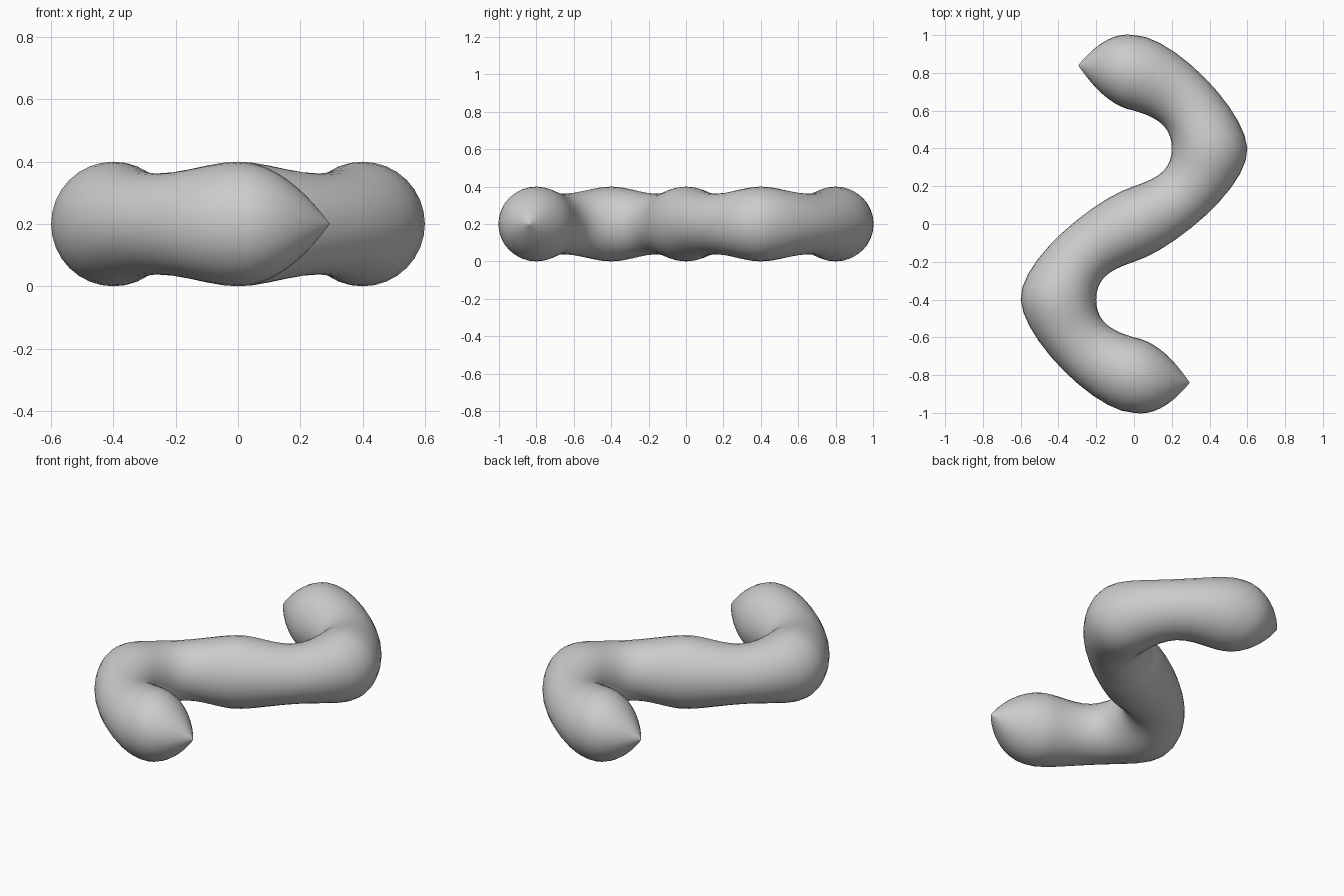
import bpy, bmesh
from math import pi, sin, cos
from mathutils import Vector

if "Cube" in bpy.data.objects:
    bpy.data.objects.remove(bpy.data.objects["Cube"])

SIDES, STEPS, R, PINCH = 32, 10, 0.2, 0.19

# Stations: outer point, inner point, outer tangent, inner tangent (plan view)
stations = [
    ((0, 1), (0, 0.6), (0.6, 0), (0.35, -0.1)),
    ((0.6, 0.4), (0.2, 0.4), (0.03, -0.62), (0, -0.36)),
    ((0, -0.2), (0, 0.2), (-0.6, -0.18), (-0.35, -0.12)),
]
stations = [[Vector(v) for v in s] for s in stations]


def hermite(p, m, q, n, t):
    return (p * (2*t**3 - 3*t*t + 1) + m * (t**3 - 2*t*t + t)
            + q * (3*t*t - 2*t**3) + n * (t**3 - t*t))


def ring(outer, inner, half_height):
    pts = []
    for k in range(SIDES):
        a = 2 * pi * k / SIDES
        p = inner.lerp(outer, (1 + cos(a)) / 2)
        pts.append(Vector((p.x, p.y, R + half_height * sin(a))))
    return pts


half = []
# Tapered, rounded-point end
for i in range(1, 12):
    u = 1 - i / 12
    u = 1 - (1 - u) ** 1.5
    h = R * (1 - u ** 2)
    c = Vector((-0.295 * u, 0.8 + 0.04 * u ** 0.9))
    half.append(ring(c + Vector((0, h)), c - Vector((0, h)), h))

# Two bends from the end to the centre, pinched between stations
for s, (a, b) in enumerate(zip(stations, stations[1:])):
    for i in range(STEPS + s):
        t = i / STEPS
        half.append(ring(hermite(a[0], a[2], b[0], b[2], t),
                         hermite(a[1], a[3], b[1], b[3], t),
                         R * (1 - PINCH * sin(pi * t) ** 2)))

# Other half is the same body turned by 180 degrees
turned = []
for pts in reversed(half[:-1]):
    turned.append([Vector((-pts[j].x, -pts[j].y, pts[j].z))
                   for j in ((SIDES // 2 - k) % SIDES for k in range(SIDES))])

bm = bmesh.new()
rings = [[bm.verts.new(p) for p in pts] for pts in half + turned]
for r0, r1 in zip(rings, rings[1:]):
    for k in range(SIDES):
        n = (k + 1) % SIDES
        bm.faces.new((r0[k], r0[n], r1[n], r1[k]))
for r, sgn in ((rings[0], -1), (rings[-1], 1)):
    tip = bm.verts.new((sgn * 0.295, -sgn * 0.84, R))
    for k in range(SIDES):
        bm.faces.new((r[k], r[(k + 1) % SIDES], tip))
bmesh.ops.recalc_face_normals(bm, faces=bm.faces)
for f in bm.faces:
    f.smooth = True

mesh = bpy.data.meshes.new("curved_tube")
bm.to_mesh(mesh)
bm.free()
bpy.context.collection.objects.link(bpy.data.objects.new("curved_tube", mesh))
